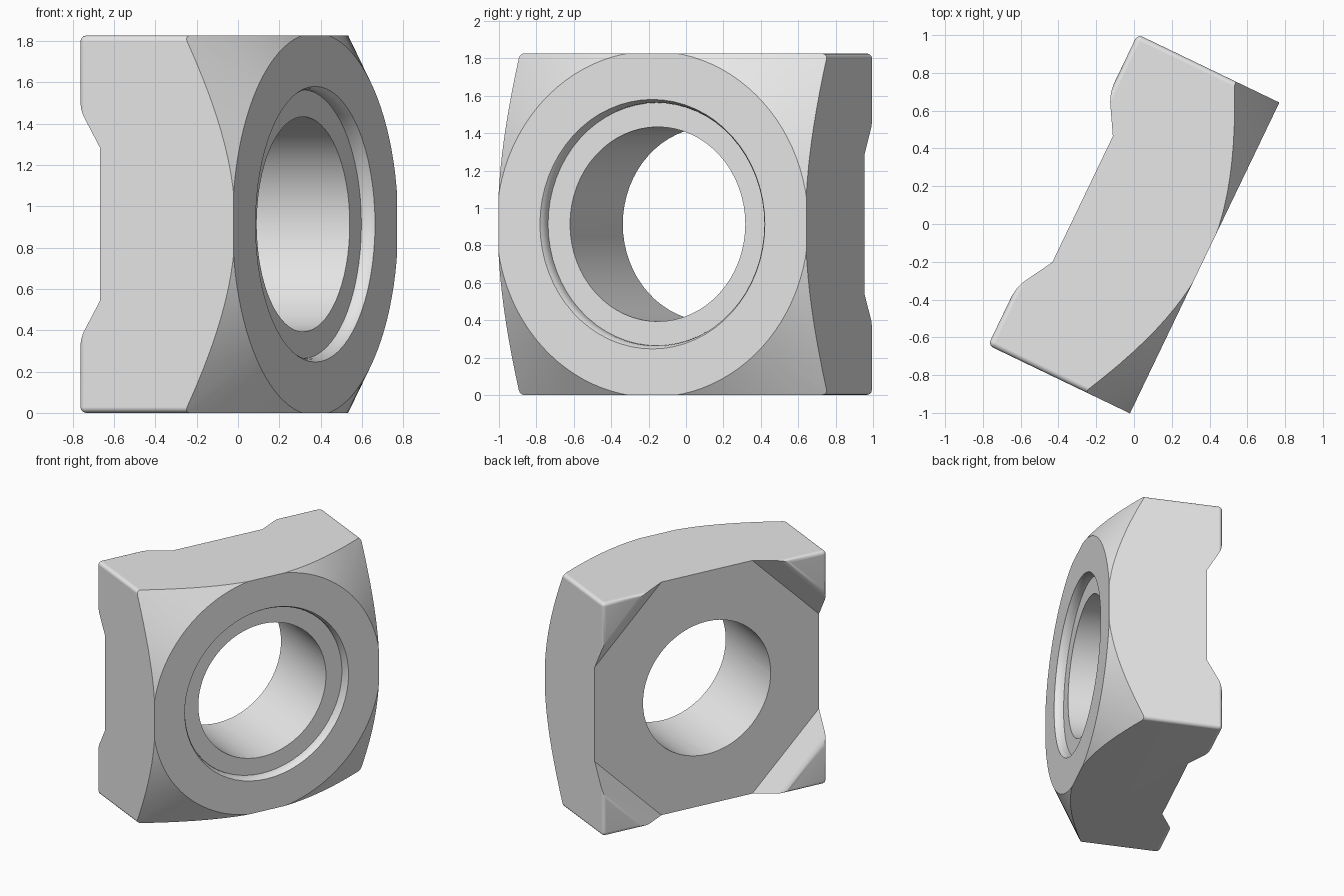
import bpy, bmesh, math
from mathutils import Matrix, Vector

old = bpy.data.objects.get("Cube")
if old:
    bpy.data.objects.remove(old, do_unlink=True)

HALF = 0.913     # half width of the square
FRONT = 0.415    # front face along the nut axis
BACK = -0.418    # tips of the weld feet

steel = bpy.data.materials.new("light_grey_steel")
steel.use_nodes = True
steel.diffuse_color = (0.8, 0.8, 0.8, 1)
steel.node_tree.nodes["Principled BSDF"].inputs["Base Color"].default_value = (0.8, 0.8, 0.8, 1)


def add_object(name, bm):
    mesh = bpy.data.meshes.new(name)
    bmesh.ops.recalc_face_normals(bm, faces=bm.faces)
    bm.to_mesh(mesh)
    bm.free()
    mesh.materials.append(steel)
    obj = bpy.data.objects.new(name, mesh)
    bpy.context.collection.objects.link(obj)
    return obj


def lathe(name, profile, steps):
    """Closed solid from (radius, height) points spun around local z."""
    bm = bmesh.new()
    pts = [bm.verts.new((r, 0, h)) for r, h in profile]
    edges = [bm.edges.new(pair) for pair in zip(pts, pts[1:])]
    bmesh.ops.spin(bm, geom=pts + edges, cent=(0, 0, 0), axis=(0, 0, 1),
                   angle=math.tau, steps=steps)
    bmesh.ops.remove_doubles(bm, verts=bm.verts, dist=0.0001)
    return add_object(name, bm)


def combine(obj, cutter, operation):
    mod = obj.modifiers.new(operation.lower(), 'BOOLEAN')
    mod.operation = operation
    mod.solver = 'EXACT'
    mod.object = cutter
    bpy.ops.object.modifier_apply(modifier=mod.name)
    bpy.data.objects.remove(cutter, do_unlink=True)


# Square block, rounded along its corners and back edges
bm = bmesh.new()
bmesh.ops.create_cube(bm, size=2)
for v in bm.verts:
    v.co = Vector((v.co.x * HALF, v.co.y * HALF, 0.5 if v.co.z > 0 else BACK))
rounded = [e for e in bm.edges if min(v.co.z for v in e.verts) < 0]
bmesh.ops.bevel(bm, geom=rounded, offset=0.028, segments=3, profile=0.5,
                affect='EDGES')
nut = add_object("square_weld_nut", bm)
bpy.context.view_layer.objects.active = nut
nut.select_set(True)

# Conical chamfer around the front face
combine(nut, lathe("chamfer_form", [
    (0, FRONT), (0.925, FRONT), (1.425, FRONT - 0.36), (1.425, -0.6), (0, -0.6)],
    96), 'INTERSECT')

# Diamond recess on the back that leaves a sloped foot at each corner
combine(nut, lathe("foot_recess_cutter", [
    (0, -0.302), (HALF + 0.37, -0.302), (HALF + 0.53, -0.395),
    (HALF + 0.565, -0.411), (HALF + 0.605, -0.419), (HALF + 0.605, -0.6),
    (0, -0.6)], 4), 'DIFFERENCE')

# Through bore with a shallow counterbore at the front
combine(nut, lathe("bore_cutter", [
    (0, 0.6), (0.667, 0.6), (0.667, FRONT), (0.656, 0.398), (0.65, 0.375),
    (0.65, 0.35), (0.52, 0.35), (0.52, -0.6), (0, -0.6)], 64), 'DIFFERENCE')

# One colour all over, smooth curves with crisp edges
nut.data.materials.clear()
nut.data.materials.append(steel)
for face in nut.data.polygons:
    face.material_index = 0
bpy.ops.object.shade_smooth_by_angle(angle=math.radians(32))
weighted = nut.modifiers.new("weighted_normals", 'WEIGHTED_NORMAL')
weighted.keep_sharp = True

# Stand upright, turned so the bore points to the front left
across = Vector((0.433, 0.901, 0)).normalized()
up = Vector((0, 0, 1))
axis = across.cross(up)
nut.matrix_world = Matrix.Translation((0, 0, HALF)) @ Matrix((across, up, axis)).transposed().to_4x4()
